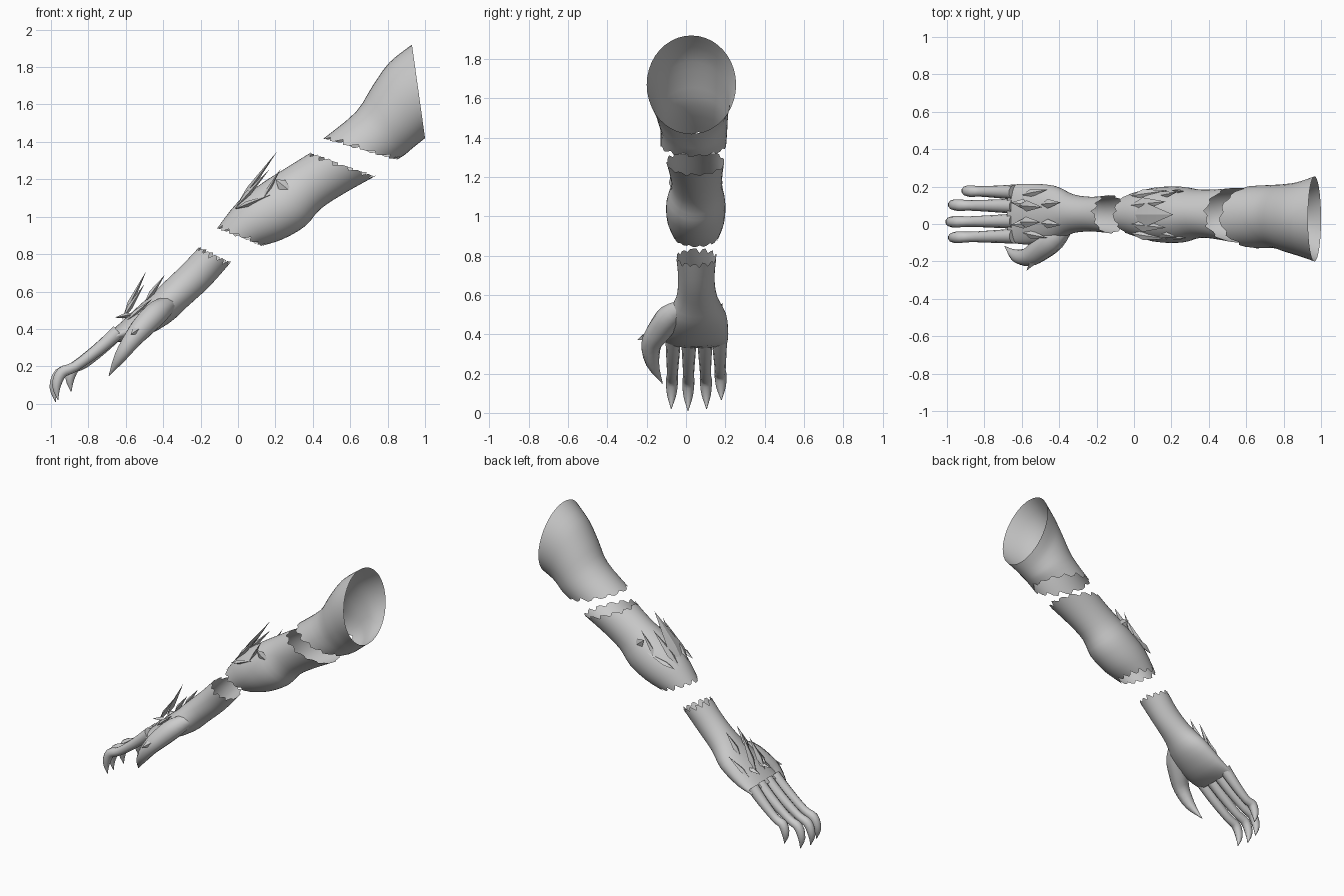
import bpy, bmesh, math, random
from mathutils import Vector

if "Cube" in bpy.data.objects:
    bpy.data.objects.remove(bpy.data.objects["Cube"])
random.seed(4)

grey = bpy.data.materials.new("stone_grey")
grey.diffuse_color = (0.6, 0.6, 0.6, 1)
grey.use_nodes = True
grey.node_tree.nodes["Principled BSDF"].inputs["Base Color"].default_value = grey.diffuse_color


def finish(name, bm, angle=40):
    bmesh.ops.recalc_face_normals(bm, faces=bm.faces)
    me = bpy.data.meshes.new(name)
    bm.to_mesh(me)
    bm.free()
    me.materials.append(grey)
    ob = bpy.data.objects.new(name, me)
    bpy.context.collection.objects.link(ob)
    bpy.ops.object.select_all(action='DESELECT')
    ob.select_set(True)
    bpy.context.view_layer.objects.active = ob
    bpy.ops.object.shade_smooth_by_angle(angle=math.radians(angle))
    return ob


def spline(keys, steps):
    """Catmull-Rom through tuples of numbers."""
    out = []
    n = len(keys)
    for i in range(n - 1):
        k = [keys[max(0, i - 1)], keys[i], keys[i + 1], keys[min(n - 1, i + 2)]]
        for s in range(steps):
            t = s / steps
            out.append([0.5 * (2 * b + (c - a) * t + (2 * a - 5 * b + 4 * c - d) * t * t
                               + (3 * b - a - 3 * c + d) * t ** 3)
                        for a, b, c, d in zip(*k)])
    return out + [list(keys[-1])]


def bridge(bm, rings):
    n = len(rings[0])
    for p, q in zip(rings, rings[1:]):
        for i in range(n):
            bm.faces.new((p[i], p[(i + 1) % n], q[(i + 1) % n], q[i]))


def shell(name, keys, n=40, torn=(True, True), cap=False):
    """Open sleeve; each key = top x, top z, bottom x, bottom z, y min, y max."""
    bm = bmesh.new()
    rings = []
    for tx, tz, bx, bz, y0, y1 in spline(keys, 3):
        mid = Vector(((tx + bx) / 2, (y0 + y1) / 2, (tz + bz) / 2))
        up = Vector(((tx - bx) / 2, 0, (tz - bz) / 2))
        rings.append([bm.verts.new(mid + up * math.cos(a) + Vector((0, (y1 - y0) / 2 * math.sin(a), 0)))
                      for a in (2 * math.pi * i / n for i in range(n))])
    # ragged torn edge
    for flag, e, s in ((torn[0], 0, 1), (torn[1], -1, -2)):
        if flag:
            for i in range(n):
                along = (rings[s][i].co - rings[e][i].co).normalized()
                if i % 3 == 1:
                    rings[e][i].co += along * random.uniform(0.015, 0.03)
                elif i % 3 == 0:
                    rings[e][i].co -= along * random.uniform(0, 0.01)
    bridge(bm, rings)
    if cap:
        bm.faces.new(rings[-1])
    return finish(name, bm)


def limb(name, keys, n=10):
    """Tapered digit; each key = x, y, z, radius."""
    bm = bmesh.new()
    pts = spline(keys, 3)
    rings = []
    for i, p in enumerate(pts):
        d = (Vector(pts[min(i + 1, len(pts) - 1)][:3]) - Vector(pts[max(i - 1, 0)][:3])).normalized()
        u = Vector((0, 1, 0))
        u = (u - d * u.dot(d)).normalized()
        v = d.cross(u)
        r = max(p[3], 0.002)
        rings.append([bm.verts.new(Vector(p[:3]) + (u * math.cos(a) + v * math.sin(a)) * r)
                      for a in (2 * math.pi * k / n for k in range(n))])
    bridge(bm, rings)
    bm.faces.new(rings[0])
    bm.faces.new(rings[-1])
    return finish(name, bm)


def thorn(name, base, tip, width, thick=0.015):
    """Diamond-section blade pointed at both ends, widest at a third."""
    bm = bmesh.new()
    b, t = Vector(base), Vector(tip)
    d = (t - b).normalized()
    u = Vector((0, 1, 0))
    u = (u - d * u.dot(d)).normalized()
    v = d.cross(u)
    m = b.lerp(t, 0.35)
    ring = [bm.verts.new(m + o) for o in (u * width, v * thick, -u * width, -v * thick)]
    ends = [bm.verts.new(b), bm.verts.new(t)]
    for i in range(4):
        for e in ends:
            bm.faces.new((ring[i], ring[(i + 1) % 4], e))
    return finish(name, bm, 20)


# upper sleeve, flaring to a clean open shoulder
shell("upper_arm", [
    (0.46, 1.42, 0.85, 1.305, -0.13, 0.205),
    (0.63, 1.56, 0.89, 1.33, -0.13, 0.21),
    (0.72, 1.70, 0.92, 1.355, -0.15, 0.215),
    (0.81, 1.825, 0.95, 1.38, -0.17, 0.225),
    (0.93, 1.92, 1.00, 1.42, -0.20, 0.255)], torn=(True, False))

# forearm, torn at both ends
shell("forearm", [
    (-0.11, 0.94, 0.13, 0.845, -0.06, 0.165),
    (0.00, 1.08, 0.24, 0.88, -0.095, 0.195),
    (0.13, 1.18, 0.36, 0.95, -0.10, 0.20),
    (0.24, 1.25, 0.44, 1.04, -0.075, 0.185),
    (0.32, 1.30, 0.56, 1.12, -0.08, 0.185),
    (0.385, 1.34, 0.73, 1.215, -0.10, 0.195)])

# wrist and palm
shell("hand", [
    (-0.21, 0.835, -0.04, 0.755, -0.05, 0.155),
    (-0.30, 0.74, -0.15, 0.63, -0.04, 0.145),
    (-0.40, 0.645, -0.27, 0.52, -0.05, 0.16),
    (-0.49, 0.56, -0.37, 0.43, -0.095, 0.205),
    (-0.60, 0.46, -0.52, 0.35, -0.11, 0.215),
    (-0.68, 0.385, -0.64, 0.33, -0.10, 0.21)], torn=(True, False), cap=True)

# clawed fingers: y at base, y at tip, length factor, height shift
for name, y0, y1, f, dz in (("index_finger", -0.065, -0.075, 0.96, 0.01), ("middle_finger", 0.015, 0.01, 1.0, 0),
                            ("ring_finger", 0.095, 0.105, 0.96, 0.01), ("little_finger", 0.17, 0.18, 0.75, 0.055)):
    path = [(0, 0.385, 0.040), (0.11, 0.29, 0.034), (0.24, 0.195, 0.028), (0.315, 0.16, 0.031),
            (0.345, 0.085, 0.024), (0.335, 0.01, 0.001)]
    limb(name, [(-0.64 - x * f, y0 + (y1 - y0) * i / 5, z + dz * i / 5, r)
                for i, (x, z, r) in enumerate(path)])

# thumb with claw and knuckle spur
limb("thumb", [(-0.36, -0.01, 0.54, 0.04), (-0.43, -0.08, 0.49, 0.065), (-0.50, -0.135, 0.42, 0.064),
               (-0.56, -0.175, 0.35, 0.052), (-0.63, -0.17, 0.25, 0.034), (-0.69, -0.12, 0.15, 0.001)])
thorn("thumb_spur", (-0.50, -0.14, 0.42), (-0.575, -0.25, 0.37), 0.03, 0.04)

# forearm thorns: large central blade plus flanking pairs
thorn("forearm_blade", (-0.02, 0.05, 1.04), (0.21, 0.05, 1.35), 0.065)
for side, s in (("front", -1), ("back", 1)):
    thorn(side + "_forearm_thorn", (-0.02, 0.05 + s * 0.05, 1.04), (0.17, 0.05 + s * 0.07, 1.255), 0.035)
    thorn(side + "_forearm_low_thorn", (-0.02, 0.05 + s * 0.10, 1.04), (0.18, 0.05 + s * 0.13, 1.12), 0.025)
    thorn(side + "_forearm_rear_thorn", (0.09, 0.05 + s * 0.09, 1.02), (0.23, 0.05 + s * 0.12, 1.26), 0.025)
    thorn(side + "_forearm_scale", (0.20, 0.05 + s * 0.13, 1.20), (0.30, 0.05 + s * 0.12, 1.12), 0.01, 0.03)

# hand thorns
thorn("hand_blade", (-0.62, 0.10, 0.45), (-0.49, 0.09, 0.71), 0.03)
thorn("front_hand_blade", (-0.62, 0.01, 0.45), (-0.50, 0.01, 0.64), 0.03)
for side, s in (("front", -1), ("back", 1)):
    thorn(side + "_hand_thorn", (-0.50, 0.055 + s * 0.05, 0.54), (-0.39, 0.055 + s * 0.06, 0.69), 0.025)
    thorn(side + "_hand_low_thorn", (-0.60, 0.055 + s * 0.10, 0.44), (-0.46, 0.055 + s * 0.13, 0.56), 0.022)
    thorn(side + "_knuckle_thorn", (-0.56, 0.055 + s * 0.05, 0.48), (-0.66, 0.055 + s * 0.06, 0.46), 0.025)
